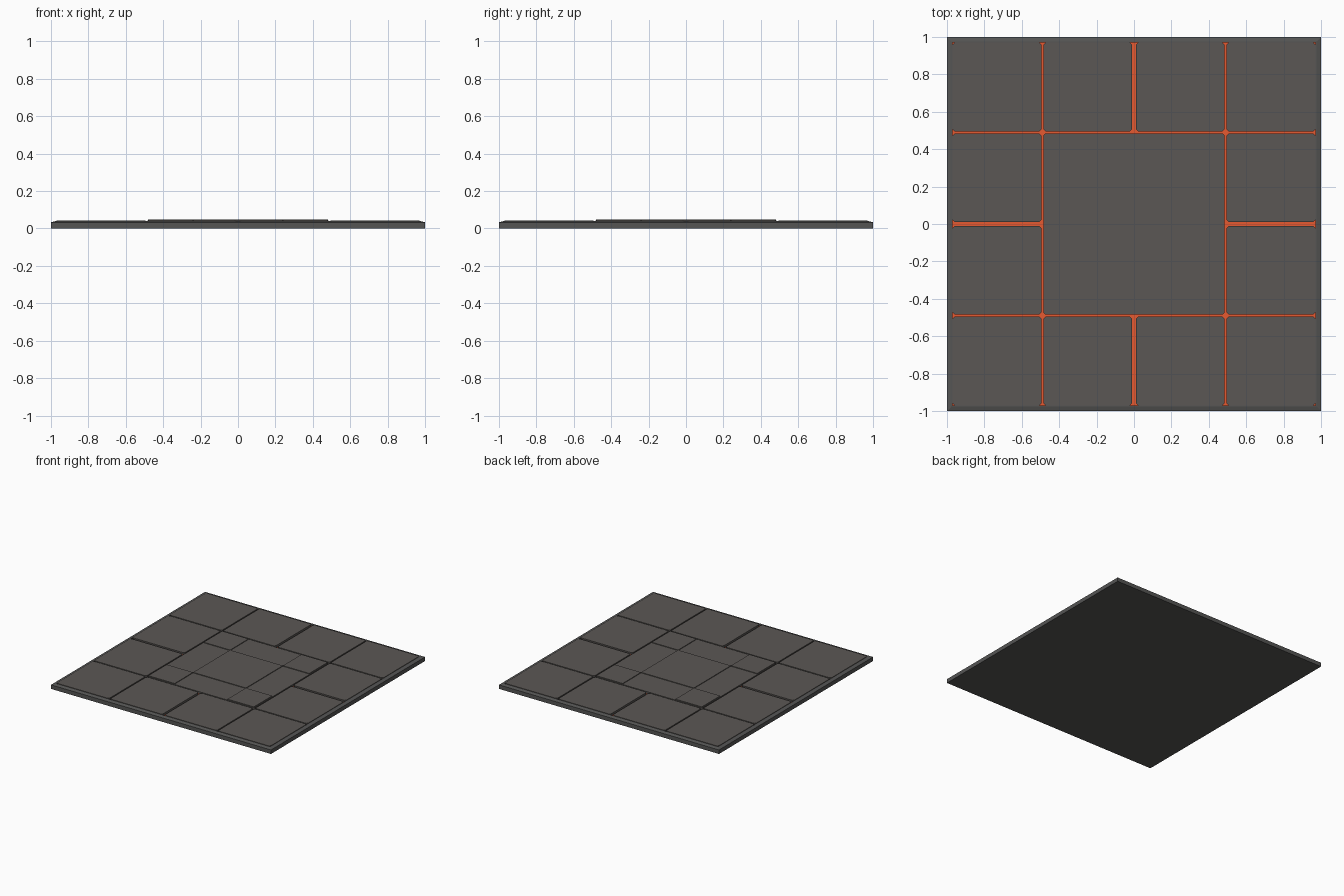
import bpy, bmesh

if "Cube" in bpy.data.objects:
    bpy.data.objects.remove(bpy.data.objects["Cube"])


def mat(name, rgb):
    m = bpy.data.materials.new(name)
    m.diffuse_color = (*rgb, 1)
    m.use_nodes = True
    m.node_tree.nodes["Principled BSDF"].inputs["Base Color"].default_value = m.diffuse_color
    return m


STONE = mat("warm grey panel", (0.105, 0.096, 0.09))
BASE = mat("base grey", (0.09, 0.09, 0.088))
GLOW = mat("orange seam", (0.80, 0.10, 0.03))


def prism(name, rings, material):
    """Stack of equal-sized rings [(points, z)] closed at both ends."""
    bm = bmesh.new()
    loops = [[bm.verts.new((x, y, z)) for x, y in pts] for pts, z in rings]
    n = len(loops[0])
    for a, b in zip(loops, loops[1:]):
        for i in range(n):
            j = (i + 1) % n
            bm.faces.new((a[i], a[j], b[j], b[i]))
    bm.faces.new(loops[0][::-1])
    bm.faces.new(loops[-1])
    me = bpy.data.meshes.new(name)
    bm.to_mesh(me)
    bm.free()
    me.materials.append(material)
    ob = bpy.data.objects.new(name, me)
    bpy.context.collection.objects.link(ob)
    return ob


def square(r):
    return [(-r, -r), (r, -r), (r, r), (-r, r)]


def clipped(x0, x1, y0, y1, c):
    return [(x0 + c, y0), (x1 - c, y0), (x1, y0 + c), (x1, y1 - c),
            (x1 - c, y1), (x0 + c, y1), (x0, y1 - c), (x0, y0 + c)]


def panel(name, x0, x1, y0, y1, z0, z1, c=0.012):
    pts = clipped(x0, x1, y0, y1, c)
    return prism(name, [(pts, z0), (pts, z1)], STONE)


FLOOR, TOP, RAISED = 0.026, 0.044, 0.049

# base slab: tray with a bevelled rim and a sunken floor
prism("base_tray", [(square(1), 0), (square(1), 0.033), (square(0.975), 0.040),
                    (square(0.97), 0.040), (square(0.97), 0.024)], BASE)

# orange sheet seen through the seams
prism("seam_sheet", [(square(0.97), 0.0242), (square(0.97), FLOOR)], GLOW)

# outer ring of twelve panels
spans = [(-0.97, -0.495), (-0.485, -0.01), (0.01, 0.485), (0.495, 0.97)]
for i, (x0, x1) in enumerate(spans):
    for j, (y0, y1) in enumerate(spans):
        if i in (0, 3) or j in (0, 3):
            panel(f"outer_panel_{i}_{j}", x0, x1, y0, y1, FLOOR, TOP)

# large centre panel with five raised pads in a chequer pattern
panel("centre_panel", -0.485, 0.485, -0.485, 0.485, FLOOR, TOP)
panel("centre_pad", -0.24, 0.24, -0.24, 0.24, TOP, RAISED, 0.001)
for sx in (-1, 1):
    for sy in (-1, 1):
        xs = sorted((sx * 0.24, sx * 0.48))
        ys = sorted((sy * 0.24, sy * 0.48))
        panel(f"corner_pad_{sx}_{sy}", *xs, *ys, TOP, RAISED, 0.001)
